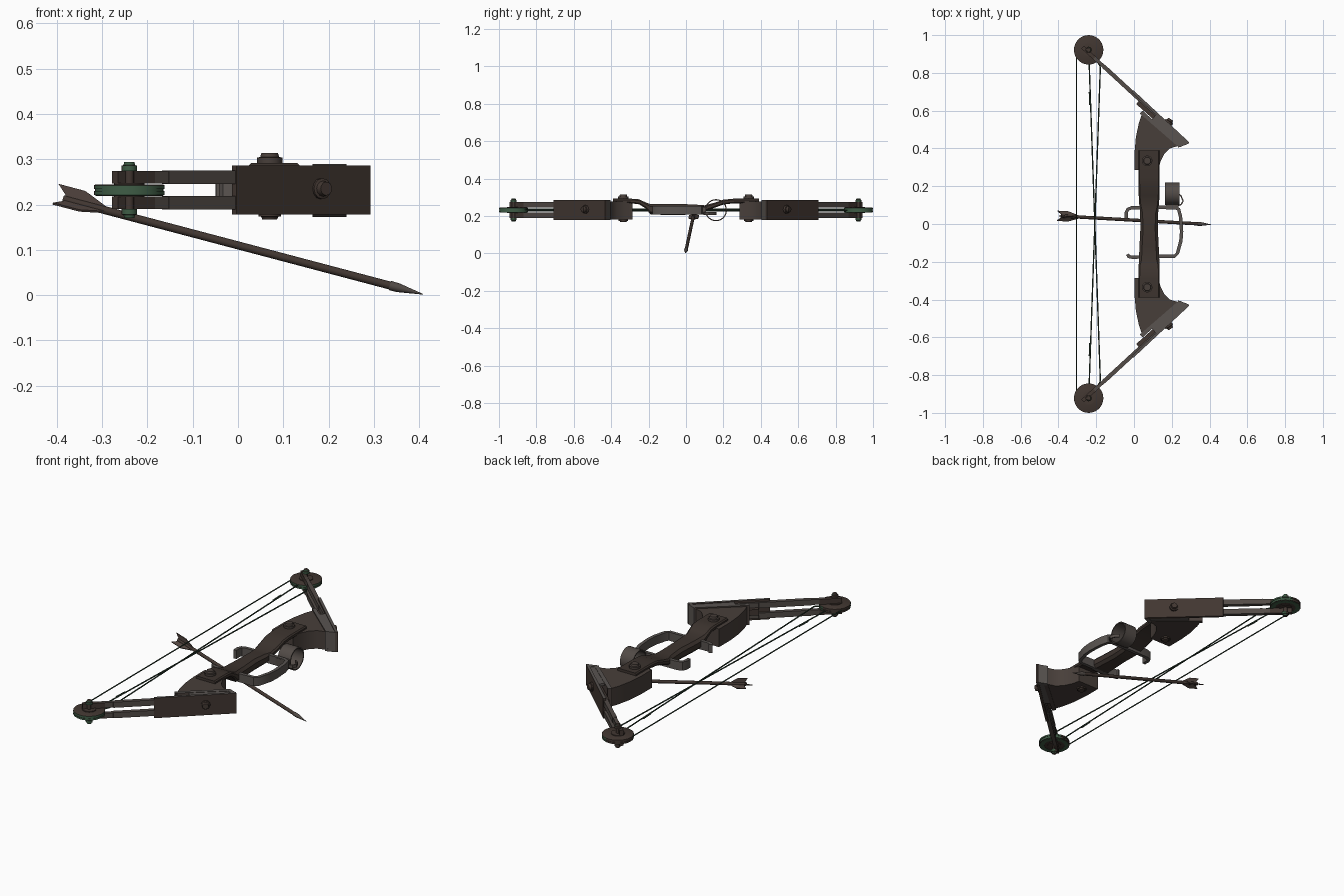
import bpy, bmesh, math
from mathutils import Vector

if "Cube" in bpy.data.objects:
    bpy.data.objects.remove(bpy.data.objects["Cube"])


def mat(name, rgb):
    m = bpy.data.materials.new(name)
    m.diffuse_color = (*rgb, 1)
    m.use_nodes = True
    m.node_tree.nodes["Principled BSDF"].inputs["Base Color"].default_value = m.diffuse_color
    return m


BROWN = mat("dark brown", (0.054, 0.038, 0.031))
DEEP = mat("deep brown", (0.046, 0.034, 0.028))
TAUPE = mat("taupe brown", (0.064, 0.049, 0.042))
LIMB = mat("limb grey brown", (0.084, 0.070, 0.062))
GREY = mat("warm grey", (0.100, 0.088, 0.081))
GREEN = mat("dull green", (0.050, 0.110, 0.062))
CORD = mat("cord green", (0.026, 0.052, 0.032))
FEATHER = mat("feather brown", (0.080, 0.057, 0.048))


def finish(name, bm, m):
    bmesh.ops.recalc_face_normals(bm, faces=bm.faces[:])
    me = bpy.data.meshes.new(name)
    bm.to_mesh(me)
    bm.free()
    ob = bpy.data.objects.new(name, me)
    bpy.context.collection.objects.link(ob)
    me.materials.append(m)
    bpy.ops.object.select_all(action='DESELECT')
    ob.select_set(True)
    bpy.context.view_layer.objects.active = ob
    bpy.ops.object.shade_smooth_by_angle(angle=math.radians(35))
    return ob


def recolour(ob, m, rule):
    """Give a second colour to the faces whose normal fits the rule."""
    ob.data.materials.append(m)
    for p in ob.data.polygons:
        if rule(p.normal):
            p.material_index = 1


def loft(name, rings, m, closed=False):
    """Skin a list of equally sized point rings, capping the ends."""
    bm = bmesh.new()
    vs = [[bm.verts.new(p) for p in r] for r in rings]
    n = len(rings[0])
    pairs = list(zip(vs, vs[1:])) + ([(vs[-1], vs[0])] if closed else [])
    for a, b in pairs:
        for i in range(n):
            bm.faces.new((a[i], a[(i + 1) % n], b[(i + 1) % n], b[i]))
    if not closed:
        bm.faces.new(vs[0])
        bm.faces.new(vs[-1])
    return finish(name, bm, m)


def prism(name, pts, z0, z1, m):
    return loft(name, [[(x, y, z) for x, y in pts] for z in (z0, z1)], m)


def band(name, path, t, z0, z1, m):
    """Upright strip of thickness t following a plan path."""
    P = [Vector(p) for p in path]
    rings = []
    for i, p in enumerate(P):
        d = (P[min(i + 1, len(P) - 1)] - P[max(i - 1, 0)]).normalized()
        n = Vector((-d.y, d.x)) * t / 2
        a, b = p + n, p - n
        rings.append([(a.x, a.y, z0), (b.x, b.y, z0), (b.x, b.y, z1), (a.x, a.y, z1)])
    return loft(name, rings, m)


def turned(name, p, q, profile, m, n=16, closed=False):
    """Lathe (fraction along p-q, radius) pairs around the axis p-q."""
    p, q = Vector(p), Vector(q)
    rot = (q - p).to_track_quat('Z', 'Y')
    rings = [[p.lerp(q, f) + rot @ Vector((r * math.cos(a), r * math.sin(a), 0))
              for a in (2 * math.pi * k / n for k in range(n))] for f, r in profile]
    return loft(name, rings, m, closed)


def rod(name, p, q, r, m, n=12):
    return turned(name, p, q, [(0, r), (1, r)], m, n)


def bolt(name, p, q, r, m):
    return turned(name, p, q, [(0, r), (0.6, r), (0.65, r * .75), (1, r * .65)], m, 12)


# Two matching ends of the bow
for s, end in ((1, "upper"), (-1, "lower")):
    def f(*pts):
        return [(x, y * s) for x, y in pts]

    # Grooved cam wheel with green rim
    wy = 0.922 * s
    wheel = turned(end + "_cam_wheel", (-.24, wy, .220), (-.24, wy, .244),
                   [(0, .075), (.06, .078), (.40, .078), (.42, .076), (.58, .076),
                    (.60, .078), (.94, .078), (1, .075)], BROWN, 28)
    recolour(wheel, GREEN, lambda n: abs(n.z) < .9 and n.y - n.x < .7)
    # Wheel boss and green ring on the underside
    rod(end + "_wheel_boss", (-.24, wy, .217), (-.24, wy, .248), .034, BROWN, 20)
    turned(end + "_wheel_ring", (-.24, wy, .2185), (-.24, wy, .2205),
           [(0, .052), (0, .074), (1, .074), (1, .052)], GREEN, 28, closed=True)

    # Axle with end caps
    rod(end + "_axle", (-.24, wy, .18), (-.24, wy, .285), .010, BROWN)
    for tag, z0, z1 in (("top", .274, .294), ("bottom", .190, .170)):
        cap = bolt(f"{end}_axle_{tag}_cap", (-.24, wy, z0), (-.24, wy, z1), .017, BROWN)
        recolour(cap, GREEN, lambda n: abs(n.z) < .9 and n.y - n.x < .7)

    # Paired limbs with brown tips
    for tag, z0, z1 in (("top", .246, .274), ("bottom", .190, .218)):
        band(f"{end}_limb_{tag}", f((-.210, .880), (-.02, .705), (.21, .495)), .018, z0, z1, LIMB)
        band(f"{end}_limb_{tag}_tip", f((-.272, .936), (-.19, .861)), .020, z0, z1, BROWN)
        band(f"{end}_limb_{tag}_sleeve", f((-.16, .834), (.03, .659)), .022,
             z0 - .001, z1 + .001, LIMB)

    # Limb pocket: outer cover with grey rim, inner wall, end wall and spacer
    cover = band(end + "_pocket_cover", f((-.008, .703), (.288, .427)), .014, .178, .286, BROWN)
    recolour(cover, GREY, lambda n: n.z > .5)
    wall = band(end + "_pocket_inner_wall", f((.038, .592), (.240, .417)), .020, .178, .284, TAUPE)
    recolour(wall, GREY, lambda n: n.z > .5)
    band(end + "_pocket_end", f((.231, .414), (.284, .434)), .020, .178, .284, GREY)
    band(end + "_pocket_spacer", f((.02, .645), (.25, .44)), .026, .216, .248, BROWN)
    for tag, z0, z1 in (("top", .270, .282), ("bottom", .181, .192)):
        band(f"{end}_pocket_{tag}_ledge", f((.105, .565), (.262, .425)), .044, z0, z1, GREY)
    bolt(end + "_pocket_bolt", (.175, .525 * s, .235), (.195, .555 * s, .235), .023, BROWN)

    # Curved riser horn
    prism(end + "_riser_horn",
          f((.048, .598), (.026, .535), (.010, .46), (.003, .38), (.003, .285), (.128, .285),
            (.140, .330), (.160, .370), (.190, .400), (.238, .415)), .181, .278, TAUPE)
    bolt(end + "_riser_bolt_top", (.070, .335 * s, .288), (.070, .335 * s, .314), .028, TAUPE)
    bolt(end + "_riser_bolt_bottom", (.070, .335 * s, .184), (.070, .335 * s, .167), .025, BROWN)

# Riser: lofted bar dipping into the grip (y, centre x, half width, z low, z high)
rings = []
for y, cx, h, z0, z1 in ((-.39, .080, .056, .268, .292), (-.29, .080, .056, .267, .292),
                         (-.25, .080, .056, .262, .289), (-.215, .080, .055, .240, .272),
                         (-.19, .080, .054, .208, .264), (-.12, .080, .051, .206, .263),
                         (-.02, .080, .046, .206, .264), (.06, .080, .048, .208, .260),
                         (.10, .080, .052, .224, .257), (.15, .080, .055, .243, .270),
                         (.20, .080, .056, .261, .287), (.25, .080, .056, .267, .292),
                         (.39, .080, .056, .268, .292)):
    c = (z1 - z0) * .25
    rings.append([(cx - h, y, z0 + c), (cx - h + c, y, z0), (cx + h - c, y, z0), (cx + h, y, z0 + c),
                  (cx + h, y, z1 - c), (cx + h - c, y, z1), (cx - h + c, y, z1), (cx - h, y, z1 - c)])
loft("riser_grip", rings, DEEP)

# Hand guard loop with hooked ends
band("hand_guard", [(-.040, .030), (-.041, .060), (-.033, .078), (-.012, .086), (.10, .088),
                    (.215, .088), (.236, .078), (.246, .040), (.252, -.04), (.248, -.09),
                    (.230, -.155), (.215, -.170), (.10, -.172), (-.010, -.176),
                    (-.028, -.172), (-.034, -.160)], .018, .207, .253, GREY)

# Sight ring with a small side lever
turned("sight_ring", (.165, .160, .231), (.240, .160, .231),
       [(0, .059), (1, .059), (1, .053), (0, .053)], LIMB, 28, closed=True)
band("sight_mount", [(.17, .090), (.235, .090)], .024, .213, .249, LIMB)
band("sight_lever", [(.232, .160), (.248, .150), (.260, .122), (.250, .104), (.232, .096)],
     .007, .205, .222, LIMB)

# Bowstring and crossing cables
Z = .232
rod("bowstring", (-.305, -.92, Z), (-.305, .92, Z), .0032, CORD, 6)
for s, tag in ((1, "first"), (-1, "second")):
    zc = Z + .006 * s
    rod(tag + "_cable", (-.238, .87 * s, zc), (-.178, -.835 * s, zc), .0035, CORD, 6)
    rod(tag + "_cable_wrap", (-.235, .70 * s, zc), (-.232, .63 * s, zc), .005, CORD, 6)
    rod(tag + "_cable_tie", (-.178, -.835 * s, zc), (-.215, -.89 * s, Z), .0035, CORD, 6)

# Arrow: shaft, point and swept feathers
tail, tip = Vector((-.398, .043, .215)), Vector((.408, -.003, .002))
axis = (tip - tail).normalized()
neck = tip - axis * .075
rod("arrow_shaft", tail + axis * .012, neck, .0088, BROWN)
turned("arrow_point", neck, tip, [(0, .0105), (.25, .0100), (1, .0008)], LIMB, 12)
up = (Vector((0, 0, 1)) - axis * axis.z).normalized()
side = axis.cross(up)
for k in range(3):
    a = math.radians(90 + 120 * k)
    out = up * math.sin(a) + side * math.cos(a)
    thick = out.cross(axis) * .0025
    outline = [(.115, .006), (.085, .018), (.055, .030), (-.006, .030), (.020, .006)]
    loft(f"arrow_feather_{k + 1}", [[tail + axis * u + out * v + thick * w for u, v in outline]
                                    for w in (-1, 1)], FEATHER)
